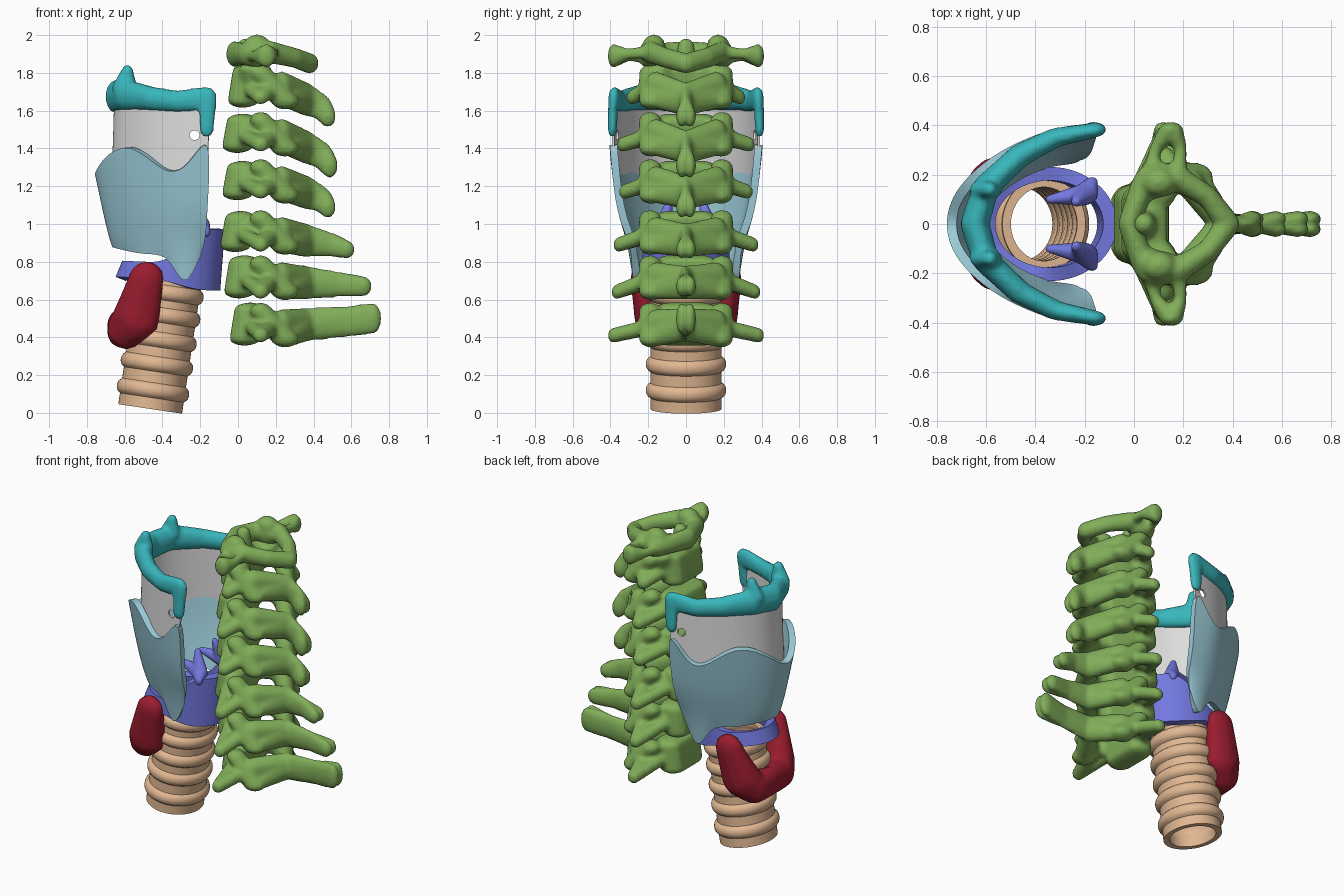
import bpy, bmesh, math
from mathutils import Matrix, Vector

if "Cube" in bpy.data.objects:
    bpy.data.objects.remove(bpy.data.objects["Cube"], do_unlink=True)


def material(name, r, g, b):
    m = bpy.data.materials.new(name)
    m.use_nodes = True
    m.diffuse_color = (r, g, b, 1)
    m.node_tree.nodes["Principled BSDF"].inputs["Base Color"].default_value = (r, g, b, 1)
    return m


GREEN = material("bone_green", .22, .42, .10)
TEAL = material("teal", .04, .47, .50)
BLUE = material("pale_blue", .33, .60, .69)
PURPLE = material("violet_blue", .17, .19, .74)
RED = material("dark_red", .33, .012, .028)
TAN = material("tan", .76, .48, .29)
GREY = material("light_grey", .72, .72, .72)


def to_object(bm, name):
    bmesh.ops.recalc_face_normals(bm, faces=bm.faces[:])
    me = bpy.data.meshes.new(name)
    bm.to_mesh(me)
    bm.free()
    ob = bpy.data.objects.new(name, me)
    bpy.context.collection.objects.link(ob)
    return ob


def finish(ob, mat, angle=40):
    """Bake the modifiers, turn normals outward, then colour and shade."""
    dg = bpy.context.evaluated_depsgraph_get()
    me = bpy.data.meshes.new_from_object(ob.evaluated_get(dg))
    ob.modifiers.clear()
    bm = bmesh.new()
    bm.from_mesh(me)
    bmesh.ops.recalc_face_normals(bm, faces=bm.faces[:])
    bm.to_mesh(me)
    bm.free()
    ob.data = me
    me.materials.clear()
    me.materials.append(mat)
    bpy.ops.object.select_all(action='DESELECT')
    ob.select_set(True)
    bpy.context.view_layer.objects.active = ob
    bpy.ops.object.shade_smooth_by_angle(angle=math.radians(angle))


def hull(bm, balls):
    """Convex skin around ellipsoids given as x, y, z, rx, ry, rz."""
    part = bmesh.new()
    for x, y, z, rx, ry, rz in balls:
        mat = Matrix.Translation((x, y, z)) @ Matrix.Diagonal((rx, ry, rz, 1))
        bmesh.ops.create_icosphere(part, subdivisions=2, radius=1, matrix=mat)
    res = bmesh.ops.convex_hull(part, input=part.verts[:])
    junk = {e for e in res["geom_interior"] + res["geom_unused"]
            if isinstance(e, bmesh.types.BMVert)}
    bmesh.ops.delete(part, geom=list(junk), context='VERTS')
    bmesh.ops.recalc_face_normals(part, faces=part.faces[:])
    me = bpy.data.meshes.new("tmp")
    part.to_mesh(me)
    part.free()
    bm.from_mesh(me)
    bpy.data.meshes.remove(me)


def organic(name, mat, chains, solids=(), voxel=.013, smooth=4):
    """Chains of balls, mirrored in y, fused into one soft body."""
    bm = bmesh.new()
    for chain in chains:
        for side in (1, -1):
            pts = [(b[0], b[1] * side, *b[2:]) for b in chain]
            for pair in zip(pts, pts[1:]):
                hull(bm, pair)
    for balls in solids:
        hull(bm, balls)
    ob = to_object(bm, name)
    r = ob.modifiers.new("fuse", 'REMESH')
    r.mode, r.voxel_size = 'VOXEL', voxel
    s = ob.modifiers.new("soften", 'SMOOTH')
    s.factor, s.iterations = .5, smooth
    finish(ob, mat, 60)


def sheet(name, rows, thick, closed=False):
    """Lofted wall; open rows run from the front midline to the back edge."""
    bm = bmesh.new()
    grid = []
    for row in rows:
        pts = row if closed else [(x, -y, z) for x, y, z in row[:0:-1]] + row
        grid.append([bm.verts.new(p) for p in pts])
    n = len(grid[0])
    for a, b in zip(grid, grid[1:]):
        for i in range(n if closed else n - 1):
            j = (i + 1) % n
            bm.faces.new((a[i], a[j], b[j], b[i]))
    ob = to_object(bm, name)
    sub = ob.modifiers.new("round", 'SUBSURF')
    sub.levels = sub.render_levels = 1 if closed else 3
    sol = ob.modifiers.new("wall", 'SOLIDIFY')
    sol.thickness, sol.offset = thick, 0
    return ob


# Cervical vertebrae
def vertebra(name, fx, z, h, tip_x, tip_z, tip_h, wing_y, wing_z, dens=False):
    cx = fx + .09
    wing = (.12, wing_y - .02, wing_z, .04, .025, .04)
    root_z = z - .02 + (tip_z - z) * .35
    root = (.36, 0, root_z, .06, .045, .09)
    mid = ((.36 + tip_x) / 2, 0, (root_z * .55 + tip_z * .45), .06, .032, .04 + tip_h * .5)
    chains = [
        [(cx + .03, .13, z, .05, .05, .05), (.16, .19, z, .05, .05, .05)],
        [(.12, .19, z + .06, .06, .06, .045), (.25, .185, z - .09, .075, .065, .045)],
        [(.23, .16, z - .015, .06, .06, .085), root],
        [(.27, .16, z - .08, .05, .05, .05), root],
        [(cx + .02, .14, z - .02, .04, .04, .04), wing],
        [(.17, .21, z - .03, .05, .04, .045), wing],
        [root, mid, (tip_x - .045, .022, tip_z, .045, .032, tip_h)],
    ]
    body = [(cx + s * .012, y, z - .01 + s * (h - .035), .085, .075, .04)
            for y in (-.09, .09) for s in (-1, 1)]
    solids = [body]
    if dens:
        chains.append([(.09, .15, z + .08, .09, .08, .035), (.09, .12, z, .08, .07, .06)])
        solids.append([(.04, 0, z + .05, .06, .07, .05), (.04, 0, z + .2, .045, .045, .045)])
    organic(name, GREEN, chains, solids)


vertebra("vertebra_2", -.05, 1.74, .11, .52, 1.57, .06, .31, 1.67, dens=True)
vertebra("vertebra_3", -.08, 1.49, .10, .53, 1.31, .07, .36, 1.42)
vertebra("vertebra_4", -.08, 1.24, .10, .52, 1.09, .06, .35, 1.17)
vertebra("vertebra_5", -.09, .97, .105, .62, .865, .05, .38, .89)
vertebra("vertebra_6", -.07, .73, .11, .71, .67, .055, .39, .64)
vertebra("vertebra_7", -.04, .48, .11, .76, .50, .085, .41, .41)

# Top vertebra: a ring with broad wings
wing_tip = (.15, .385, 1.89, .05, .03, .065)
organic("vertebra_1", GREEN, [
    [(-.02, 0, 1.90, .045, .05, .07), (.03, .14, 1.90, .05, .05, .06), (.1, .18, 1.90, .1, .075, .08)],
    [(.1, .17, 1.95, .07, .06, .055), (.1, .18, 1.87, .08, .07, .05)],
    [(.06, .2, 1.89, .03, .04, .035), (.09, .31, 1.89, .025, .03, .03), wing_tip],
    [(.18, .2, 1.91, .035, .04, .035), (.19, .31, 1.90, .025, .03, .03), wing_tip],
    [(.17, .19, 1.91, .06, .05, .06), (.30, .11, 1.88, .045, .045, .055), (.38, 0, 1.85, .05, .055, .055)],
])

# Hyoid bone
organic("hyoid_bone", TEAL, [
    [(-.645, 0, 1.675, .06, .05, .09), (-.60, .15, 1.685, .055, .05, .085),
     (-.46, .28, 1.665, .055, .045, .065), (-.32, .35, 1.65, .05, .04, .058),
     (-.165, .38, 1.665, .055, .03, .065)],
    [(-.16, .385, 1.66, .05, .028, .065), (-.165, .39, 1.505, .04, .025, .05)],
    [(-.60, .14, 1.72, .07, .045, .05), (-.585, .14, 1.815, .03, .03, .03)],
])

# Membrane below the hyoid, with a small round opening on each side
plan = [(-.67, 0), (-.61, .16), (-.47, .28), (-.33, .345), (-.22, .37), (-.15, .385)]
membrane = sheet("membrane", [[(x - d, y, z) for x, y in plan]
                              for z, d in ((1.66, 0), (1.45, .005), (1.22, .015))], .012)
bm = bmesh.new()
bmesh.ops.create_cone(bm, cap_ends=True, segments=24, radius1=.026, radius2=.026, depth=1.2,
                      matrix=Matrix.Translation((-.23, 0, 1.47)) @ Matrix.Rotation(math.pi / 2, 4, 'X'))
cutter = to_object(bm, "opening_cutter")
cutter.hide_render = True
cut = membrane.modifiers.new("opening", 'BOOLEAN')
cut.object, cut.operation, cut.solver = cutter, 'DIFFERENCE', 'EXACT'
finish(membrane, GREY)
bpy.data.objects.remove(cutter, do_unlink=True)

# Thyroid cartilage
finish(sheet("thyroid_cartilage", [
    [(-.75, 0, 1.23), (-.715, .13, 1.35), (-.56, .27, 1.45), (-.38, .35, 1.26), (-.27, .38, 1.29), (-.14, .39, 1.52)],
    [(-.725, 0, 1.10), (-.66, .13, 1.12), (-.52, .25, 1.12), (-.37, .32, 1.08), (-.27, .35, 1.08), (-.16, .36, 1.10)],
    [(-.69, 0, .96), (-.63, .11, .94), (-.49, .21, .92), (-.38, .27, .92), (-.28, .29, .90), (-.17, .30, .95)],
    [(-.67, 0, .89), (-.60, .1, .87), (-.48, .2, .84), (-.35, .25, .85), (-.28, .26, .63), (-.20, .27, .86)],
], .04), BLUE, 50)

# Cricoid ring, tall at the back
rows = []
for v in (0, .5, 1):
    row = []
    for i in range(32):
        a = math.tau * i / 32
        t = min(max((math.cos(a) + .35) / 1.1, 0), 1)
        t = t * t * (3 - 2 * t)
        low, high = .71 - .06 * t, .795 + .18 * t
        lean_back = .035 * (v - .4) * (1 - t * .3)
        row.append((-.36 + .25 * math.cos(a) + lean_back, .205 * math.sin(a), low + (high - low) * v))
    rows.append(row)
finish(sheet("cricoid_cartilage", rows, .055, closed=True), PURPLE, 50)

# Arytenoid cartilages
core = (-.20, .12, .99, .055, .045, .05)
organic("arytenoid_cartilages", PURPLE, [
    [core, (-.235, .09, 1.11, .02, .02, .02)],
    [core, (-.34, .10, 1.02, .02, .018, .02)],
    [core, (-.17, .17, .96, .025, .022, .03)],
], voxel=.008, smooth=2)

# Thyroid gland: two broad lobes and a bridge
lobe = (-.535, .195, .51, .125, .08, .13)
foot = (-.59, .14, .44, .105, .08, .105)
organic("thyroid_gland", RED, [
    [(-.485, .235, .71, .095, .06, .095), lobe, foot],
    [foot, (-.645, 0, .45, .05, .06, .095)],
    [(-.485, .235, .71, .09, .055, .08), foot],
], smooth=6)

# Windpipe: ringed tube turned around a leaning axis
LENGTH, STEPS, SIDES = .68, 68, 48


def ring_bulge(t):
    near = min(abs(t - c) for c in (.10, .24, .37, .50, .62))
    return math.sqrt(max(0, 1 - (near / .036) ** 2))


profile = [(.176 + .023 * ring_bulge(LENGTH * i / STEPS), LENGTH * i / STEPS) for i in range(STEPS + 1)]
profile += [(.140 + .010 * ring_bulge(t), t) for r, t in reversed(profile)]
lean = Matrix.Translation((-.465, 0, .021)) @ Matrix.Rotation(math.radians(8.5), 4, 'Y')
bm = bmesh.new()
loops = [[bm.verts.new(lean @ Vector((r * math.cos(math.tau * k / SIDES) * .97,
                                      r * math.sin(math.tau * k / SIDES) * 1.07, t)))
          for k in range(SIDES)] for r, t in profile]
for a, b in zip(loops, loops[1:] + loops[:1]):
    for k in range(SIDES):
        j = (k + 1) % SIDES
        bm.faces.new((a[k], a[j], b[j], b[k]))
finish(to_object(bm, "windpipe"), TAN, 35)
